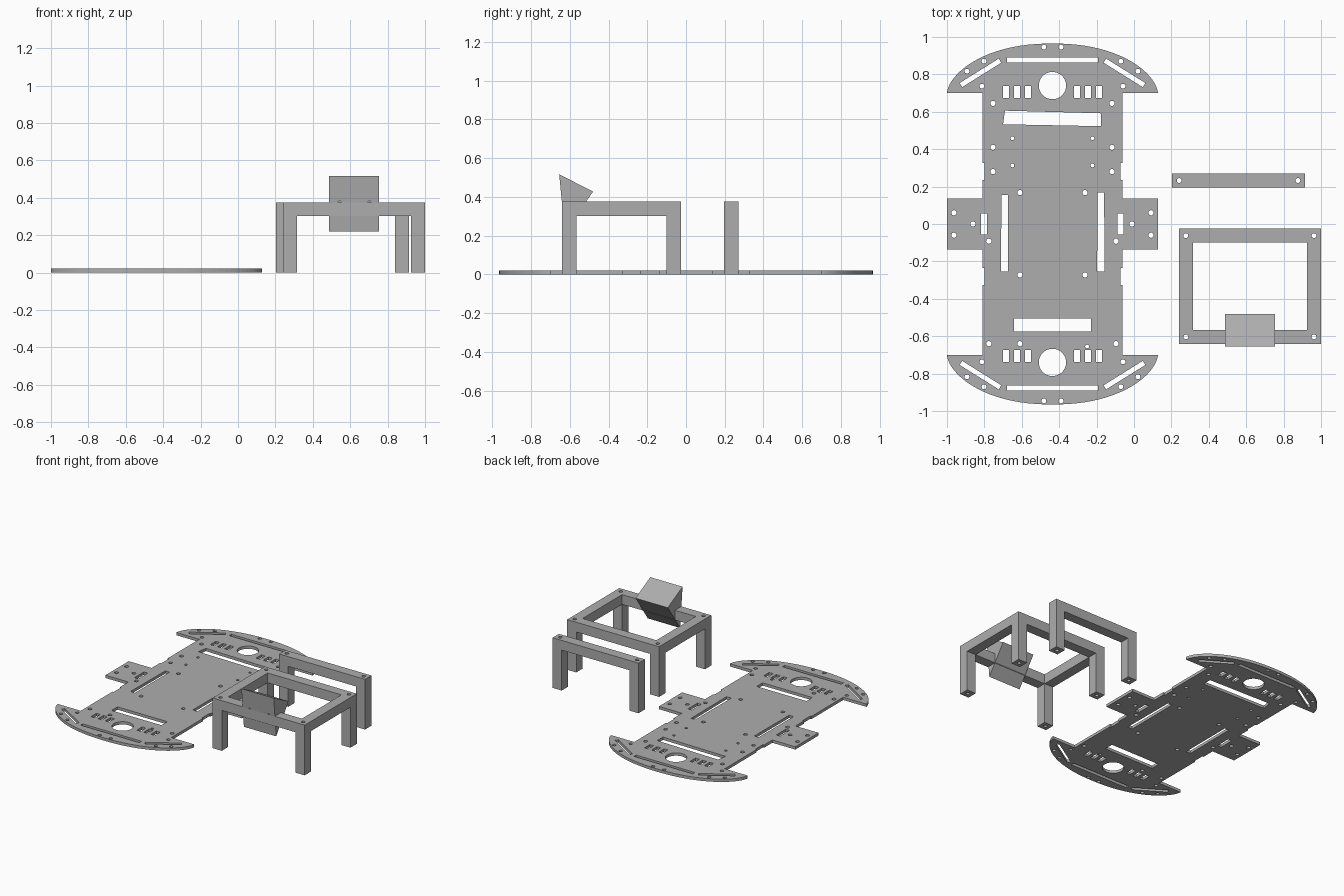
import bpy, bmesh, math
from mathutils import Matrix, Vector

cube = bpy.data.objects.get("Cube")
if cube:
    bpy.data.objects.remove(cube)

grey = bpy.data.materials.new("plain_grey")
grey.use_nodes = True
grey.diffuse_color = (0.42, 0.42, 0.42, 1)
grey.node_tree.nodes["Principled BSDF"].inputs["Base Color"].default_value = (0.42, 0.42, 0.42, 1)


def finish(name, bm):
    bmesh.ops.recalc_face_normals(bm, faces=bm.faces)
    mesh = bpy.data.meshes.new(name)
    bm.to_mesh(mesh)
    bm.free()
    mesh.materials.append(grey)
    ob = bpy.data.objects.new(name, mesh)
    bpy.context.collection.objects.link(ob)
    return ob


def box(name, lo, hi):
    lo, hi = Vector(lo), Vector(hi)
    bm = bmesh.new()
    size = Matrix.Diagonal((*(hi - lo), 1))
    bmesh.ops.create_cube(bm, size=1, matrix=Matrix.Translation((lo + hi) / 2) @ size)
    return finish(name, bm)


def rod(centre, radius, length, axis="Z"):
    bm = bmesh.new()
    turn = Matrix.Rotation(math.pi / 2, 4, "X") if axis == "Y" else Matrix()
    bmesh.ops.create_cone(bm, cap_ends=True, segments=16, radius1=radius, radius2=radius,
                          depth=length, matrix=Matrix.Translation(centre) @ turn)
    return finish("cutter", bm)


def cut(ob, cutters):
    for c in cutters:
        c.hide_render = True
        mod = ob.modifiers.new("cut", "BOOLEAN")
        mod.operation, mod.solver, mod.object = "DIFFERENCE", "EXACT", c
        bpy.context.view_layer.objects.active = ob
        bpy.ops.object.modifier_apply(modifier=mod.name)
        bpy.data.objects.remove(c)


# --- Chassis plate: one outline with holes, filled and extruded ---
THICK, CENTRE_X = 0.021, -0.436
loops = []


def circle(u, y, r, n=16):
    loops.append([(u + r * math.cos(2 * math.pi * i / n), y + r * math.sin(2 * math.pi * i / n))
                  for i in range(n)])


def slot(u, y, w, h, angle=0):
    c, s = math.cos(angle), math.sin(angle)
    corners = [(-w / 2, -h / 2), (w / 2, -h / 2), (w / 2, h / 2), (-w / 2, h / 2)]
    loops.append([(u + a * c - b * s, y + a * s + b * c) for a, b in corners])


# Outline quarter: side tab, shallow edge notch, bumper tip and curved bumper
TIP, BUMPER_Y, BULGE, SIDE = 0.564, 0.70, 0.265, 0.374
quarter = [(TIP, 0.137), (SIDE, 0.137), (SIDE, 0.235), (SIDE - 0.01, 0.235),
           (SIDE - 0.01, 0.325), (SIDE, 0.325), (SIDE, BUMPER_Y)]
for i in range(20):
    u = math.cos(i / 20 * math.pi / 2)
    quarter.append((TIP * u, BUMPER_Y + BULGE * (1 - u ** 2.2) ** 0.6))
half = quarter + [(0, BUMPER_Y + BULGE)] + [(-u, y) for u, y in reversed(quarter)]
loops.append(half + [(-u, -y) for u, y in half])

# Features repeated at both bumpers
for end in (1, -1):
    circle(0, end * 0.74, 0.073, 40)
    slot(0, end * 0.877, 0.486, 0.026)
    for side in (1, -1):
        slot(side * 0.385, end * 0.808, 0.247, 0.026, -side * end * math.radians(32))
        for u in (0.13, 0.189, 0.248):
            slot(side * u, end * 0.705, 0.032, 0.064)
        for u, y in ((0.046, 0.946), (0.366, 0.87), (0.457, 0.817), (0.377, 0.737)):
            circle(side * u, end * y, 0.013)
        circle(side * 0.527, end * 0.06, 0.014)

# Features mirrored left and right only
for side in (1, -1):
    slot(side * 0.365, 0, 0.032, 0.112)
    circle(side * 0.425, 0, 0.014)
    for u, y in ((0.318, 0.645), (0.318, 0.41), (0.318, 0.28), (0.174, 0.168),
                 (0.174, -0.272), (0.34, -0.092), (0.34, -0.64)):
        circle(side * u, y, 0.014)
    for y in (0.458, 0.313):
        circle(side * 0.214, y, 0.01)
circle(-0.174, -0.64, 0.014)
circle(0.185, -0.655, 0.01)

# Wide openings and the two long side slots
loops.append([(-0.264, 0.533), (0.26, 0.523), (0.26, 0.592), (-0.254, 0.606)])
slot(0, -0.541, 0.412, 0.07)
loops.append([(-0.276, -0.254), (-0.239, -0.254), (-0.237, 0.154), (-0.272, 0.154)])
loops.append([(0.239, -0.254), (0.279, -0.254), (0.276, 0.168), (0.241, 0.168)])

curve = bpy.data.curves.new("chassis_plate", "CURVE")
curve.dimensions, curve.fill_mode, curve.extrude = "2D", "BOTH", THICK / 2
for loop in loops:
    spline = curve.splines.new("POLY")
    spline.points.add(len(loop) - 1)
    for point, (u, y) in zip(spline.points, loop):
        point.co = (u + CENTRE_X, y, 0, 1)
    spline.use_cyclic_u = True
temp = bpy.data.objects.new("plate_curve", curve)
bpy.context.collection.objects.link(temp)
bpy.context.view_layer.update()
bm = bmesh.new()
bm.from_mesh(bpy.data.meshes.new_from_object(temp.evaluated_get(bpy.context.evaluated_depsgraph_get())))
bpy.data.objects.remove(temp)
bmesh.ops.remove_doubles(bm, verts=bm.verts, dist=0.0001)
bmesh.ops.translate(bm, verts=bm.verts, vec=(0, 0, THICK / 2))
for f in bm.faces:
    f.material_index, f.smooth = 0, False
finish("chassis_plate", bm)

# --- Four-legged stand ---
TOP, UNDER, BAR = 0.375, 0.302, 0.075
X0, X1, Y0, Y1 = 0.24, 1.0, -0.641, -0.025
stand = box("stand_frame", (X0, Y0, 0), (X1, Y1, TOP))
cut(stand, [box("cutter", (X0 + BAR, Y0 + BAR, -1), (X1 - BAR, Y1 - BAR, 1)),
            box("cutter", (X0 + BAR, -2, -1), (X1 - BAR, 2, UNDER)),
            box("cutter", (-2, Y0 + BAR, -1), (2, Y1 - BAR, UNDER))])
cut(stand, [rod((x, y, 0.2), 0.013, 1) for x in (X0 + BAR / 2, X1 - BAR / 2)
            for y in (Y0 + BAR / 2, Y1 - BAR / 2)])

# --- Two-legged arch ---
A0, A1, AY = 0.204, 0.914, 0.195
arch = box("arch", (A0, AY, 0), (A1, AY + BAR, TOP))
cut(arch, [box("cutter", (A0 + BAR, -1, -1), (A1 - BAR, 1, UNDER))])
cut(arch, [rod((x, AY + BAR / 2, 0.2), 0.013, 1) for x in (A0 + BAR / 2, A1 - BAR / 2)])

# --- Tilted wedge mount with two screw holes ---
bm = bmesh.new()
profile = [(-0.655, 0.517), (-0.48, 0.427), (-0.626, 0.22)]
face = bm.faces.new([bm.verts.new((0.487, y, z)) for y, z in profile])
side = bmesh.ops.extrude_face_region(bm, geom=[face])
bmesh.ops.translate(bm, vec=(0.267, 0, 0),
                    verts=[v for v in side["geom"] if isinstance(v, bmesh.types.BMVert)])
wedge = finish("wedge_mount", bm)
cut(wedge, [rod((x, -0.65, 0.374), 0.009, 0.1, "Y") for x in (0.543, 0.703)])
